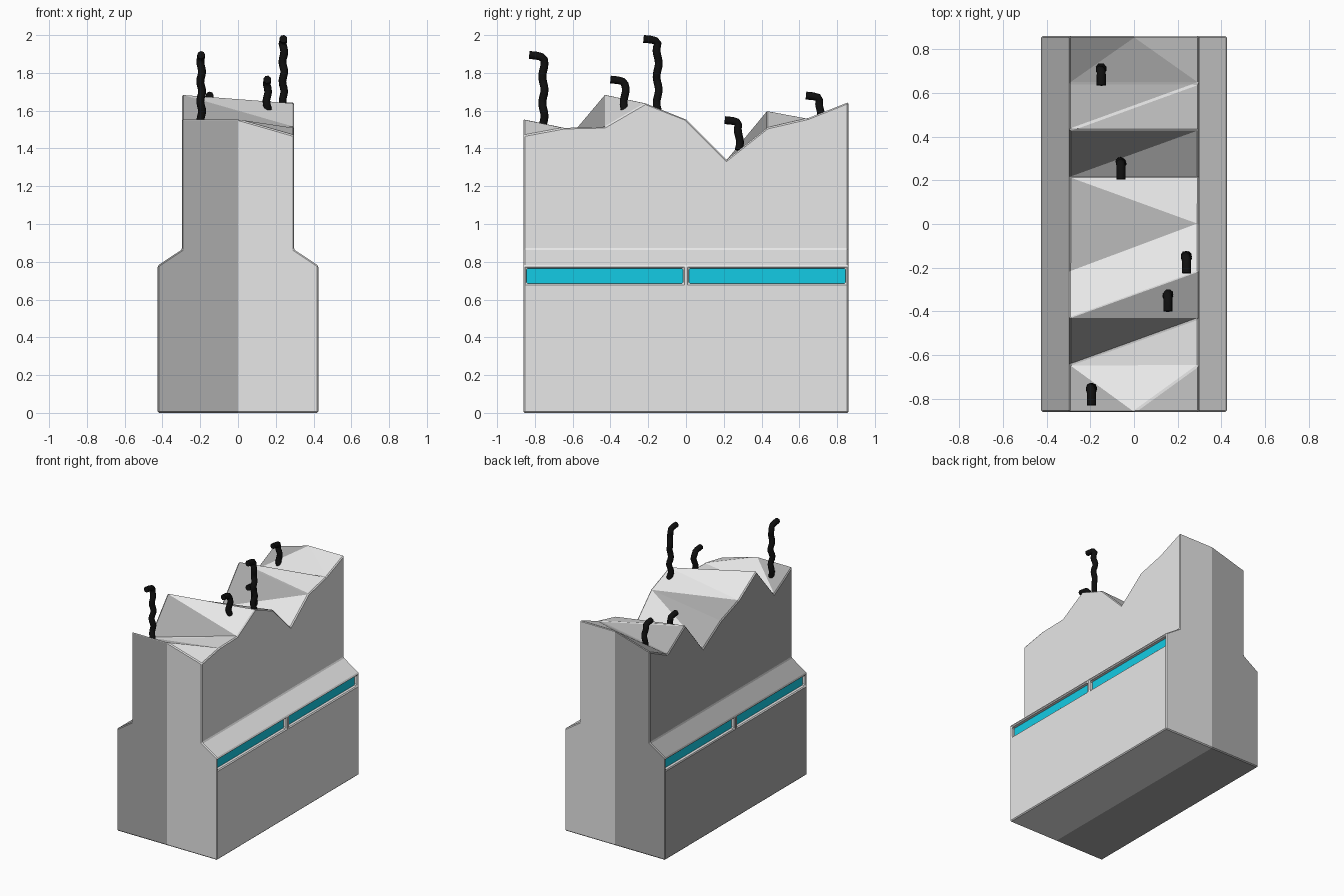
import bpy, bmesh, math
from mathutils import Vector

if "Cube" in bpy.data.objects:
    bpy.data.objects.remove(bpy.data.objects["Cube"])


def material(name, r, g, b):
    m = bpy.data.materials.new(name)
    m.use_nodes = True
    m.diffuse_color = (r, g, b, 1)
    m.node_tree.nodes["Principled BSDF"].inputs["Base Color"].default_value = (r, g, b, 1)
    return m


light = material("light grey", 0.8, 0.8, 0.8)
dark = material("dark grey", 0.4, 0.4, 0.4)
glass = material("cyan glass", 0.007, 0.6, 0.78)
black = material("black", 0.005, 0.005, 0.005)


def add_object(name, data, *mats):
    ob = bpy.data.objects.new(name, data)
    bpy.context.collection.objects.link(ob)
    for m in mats:
        data.materials.append(m)
    return ob


def box(name, centre, size, *mats):
    bm = bmesh.new()
    bmesh.ops.create_cube(bm, size=1)
    for v in bm.verts:
        v.co = Vector(c + p * s for c, p, s in zip(centre, v.co, size))
    me = bpy.data.meshes.new(name)
    bm.to_mesh(me)
    bm.free()
    return add_object(name, me, *mats)


# Body: stepped block with a jagged, triangulated roof
HALF_X, TOP_X, HALF_Y = 0.425, 0.297, 0.86
STEP_LOW, STEP_HIGH = 0.78, 0.865
roof_left = [1.555, 1.43, 1.685, 1.545, 1.47, 1.34, 1.6, 1.46, 1.56]
roof_right = [1.47, 1.51, 1.515, 1.64, 1.555, 1.34, 1.51, 1.56, 1.645]
SEGS = len(roof_left) - 1

bm = bmesh.new()


def vert(x, y, z):
    return bm.verts.new((x, y, z))


def face(verts, is_dark):
    bm.faces.new(verts).material_index = int(is_dark)


stations = [-HALF_Y + 2 * HALF_Y * i / SEGS for i in range(SEGS + 1)]
L = [vert(-TOP_X, y, z) for y, z in zip(stations, roof_left)]
R = [vert(TOP_X, y, z) for y, z in zip(stations, roof_right)]
ridge = {-1: vert(0, -HALF_Y, 1.555), 1: vert(0, HALF_Y, 1.645)}
keel = {e: vert(0, e * HALF_Y, 0) for e in (-1, 1)}

# Walls, step and floor, one half at a time
for side, tops in ((-1, L), (1, R)):
    d = side < 0
    ends = {e: [vert(side * x, e * HALF_Y, z) for x, z in
                ((HALF_X, 0), (HALF_X, STEP_LOW), (TOP_X, STEP_HIGH))] for e in (-1, 1)}
    f, b = ends[-1], ends[1]
    for i in (0, 1):
        face([f[i], b[i], b[i + 1], f[i + 1]], d)
    face([f[2], b[2]] + tops[::-1], d)
    face([keel[-1], keel[1], b[0], f[0]], d)
    for e, top in ((-1, tops[0]), (1, tops[-1])):
        face([keel[e]] + ends[e] + [top, ridge[e]], d)

# Roof end fans
for e, i, j in ((-1, 0, 1), (1, SEGS, SEGS - 1)):
    face([L[i], ridge[e], L[j]], True)
    face([L[j], ridge[e], R[j]], False)
    face([R[j], ridge[e], R[i]], False)

# Roof strips
for i in range(1, SEGS - 1):
    if i == SEGS // 2:
        face([L[i], R[i], L[i + 1]], True)
        face([R[i], R[i + 1], L[i + 1]], False)
    else:
        face([L[i], R[i + 1], L[i + 1]], i != 2)
        face([L[i], R[i], R[i + 1]], False)

bmesh.ops.recalc_face_normals(bm, faces=bm.faces)
mesh = bpy.data.meshes.new("body")
bm.to_mesh(mesh)
bm.free()
body = add_object("body", mesh, light, dark)

# Recessed window strips along both long walls
DEPTH = 0.035
for side, sname in ((-1, "right"), (1, "left")):
    for end, ename in ((-1, "front"), (1, "back")):
        label = f"{ename}_{sname}"
        y, z = end * 0.43, 0.725
        cutter = box(f"window_cutter_{label}", (side * HALF_X, y, z), (2 * DEPTH, 0.83, 0.08))
        cutter.hide_render = True
        cutter.hide_viewport = True
        cutter.display_type = 'WIRE'
        cut = body.modifiers.new("window_cut", 'BOOLEAN')
        cut.operation = 'DIFFERENCE'
        cut.solver = 'EXACT'
        cut.object = cutter
        box(f"window_{label}", (side * (HALF_X - DEPTH + 0.003), y, z), (0.009, 0.828, 0.078), glass)

bevel = body.modifiers.new("edge_bevel", 'BEVEL')
bevel.width = 0.007
bevel.segments = 1
bevel.limit_method = 'ANGLE'
bevel.angle_limit = math.radians(30)


# Wobbly chimney pipes with a hooked outlet
def pipe(name, x, y, bottom, top):
    bend = top - 0.045
    n = max(4, round((bend - bottom) / 0.02))
    pts = []
    for i in range(n + 1):
        z = bottom + (bend - bottom) * i / n
        pts.append((x + 0.005 * math.sin(z * 60), y + 0.006 * math.sin(z * 45), z))
    pts += [(x, y - 0.012, top - 0.03), (x, y - 0.035, top - 0.024), (x, y - 0.075, top - 0.02)]
    cu = bpy.data.curves.new(name, 'CURVE')
    cu.dimensions = '3D'
    cu.bevel_depth = 0.021
    cu.bevel_resolution = 2
    cu.use_fill_caps = True
    sp = cu.splines.new('POLY')
    sp.points.add(len(pts) - 1)
    for p, co in zip(sp.points, pts):
        p.co = (*co, 1)
    add_object(name, cu, black)


pipe("front_tall_pipe", -0.195, -0.755, 1.49, 1.915)
pipe("short_middle_pipe", 0.155, -0.325, 1.59, 1.785)
pipe("middle_tall_pipe", 0.24, -0.15, 1.58, 2.0)
pipe("valley_pipe", -0.06, 0.28, 1.39, 1.57)
pipe("back_pipe", -0.15, 0.71, 1.5, 1.7)
